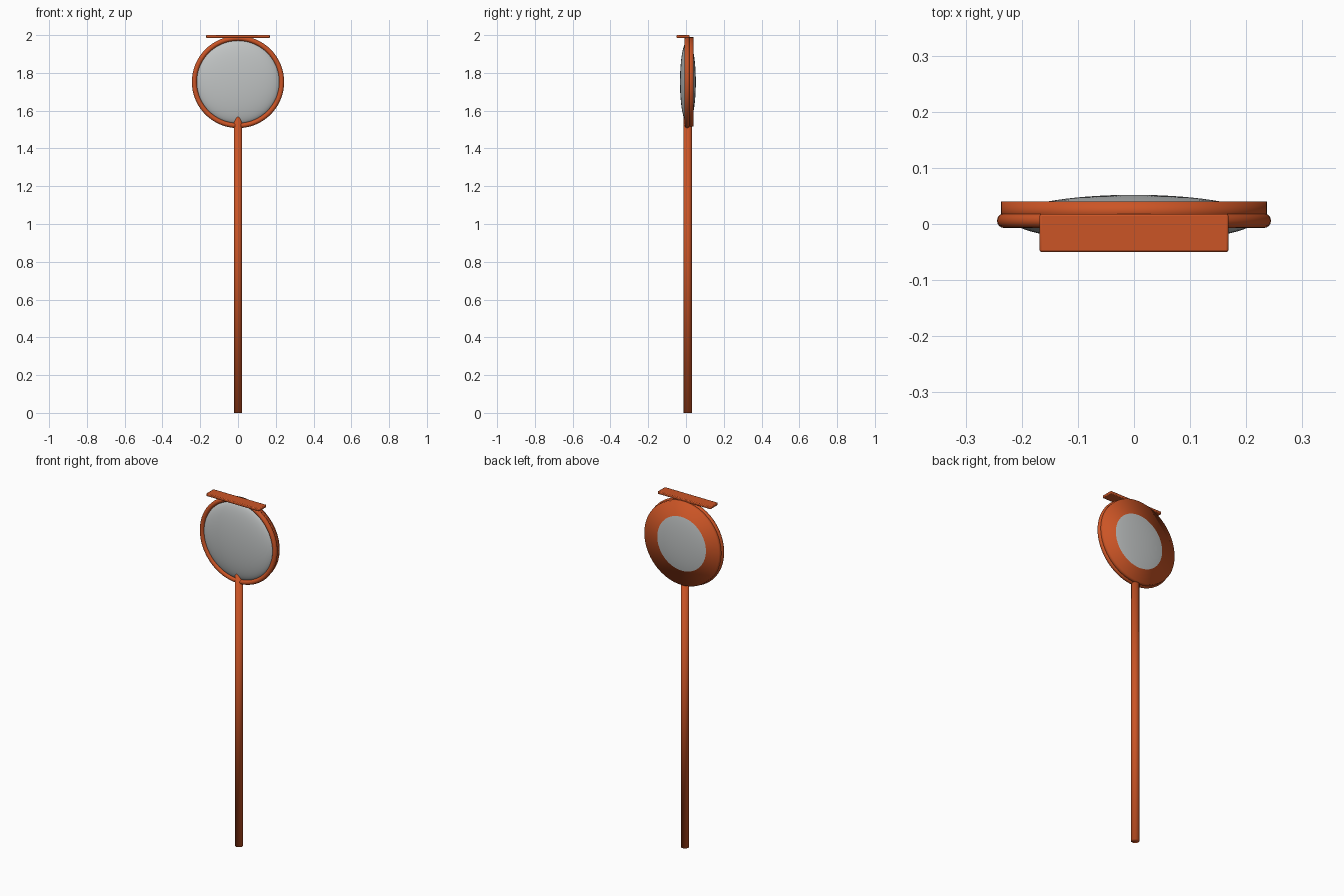
import bpy, math

if "Cube" in bpy.data.objects:
    bpy.data.objects.remove(bpy.data.objects["Cube"])

CENTRE_Z = 1.752
FACE_Y = (math.pi / 2, 0, 0)


def material(name, rgb):
    m = bpy.data.materials.new(name)
    m.diffuse_color = (*rgb, 1)
    m.use_nodes = True
    m.node_tree.nodes["Principled BSDF"].inputs["Base Color"].default_value = m.diffuse_color
    return m


orange = material("orange_paint", (0.60, 0.09, 0.019))
silver = material("mirror_silver", (0.53, 0.55, 0.55))


def finish(name, mat):
    ob = bpy.context.object
    ob.name = name
    ob.data.materials.append(mat)
    bpy.ops.object.shade_smooth()
    return ob


# Pole, reaching up into the mirror so that its tip breaks through the glass
bpy.ops.mesh.primitive_cylinder_add(vertices=32, radius=0.022, depth=1.6,
                                    location=(0, 0.009, 0.8))
finish("pole", orange)

# Round frame around the mirror
bpy.ops.mesh.primitive_torus_add(major_segments=64, minor_segments=16,
                                 major_radius=0.231, minor_radius=0.0132,
                                 location=(0, 0.006, CENTRE_Z), rotation=FACE_Y)
finish("mirror_frame", orange)

# Back plate
bpy.ops.mesh.primitive_cylinder_add(vertices=64, radius=0.237, depth=0.034,
                                    location=(0, 0.023, CENTRE_Z), rotation=FACE_Y)
finish("back_plate", orange)

# Convex mirror: flattened ball bulging through both sides of the plate
bpy.ops.mesh.primitive_uv_sphere_add(segments=64, ring_count=32, radius=1,
                                     location=(0, 0.01, CENTRE_Z), rotation=FACE_Y)
mirror = finish("mirror_glass", silver)
mirror.scale = (0.221, 0.221, 0.042)

# Sun visor on top
bpy.ops.mesh.primitive_cube_add(size=1, location=(0, -0.016, 1.9925))
visor = finish("visor", orange)
visor.scale = (0.337, 0.068, 0.015)
bpy.ops.object.transform_apply(location=False, rotation=False, scale=True)
bevel = visor.modifiers.new("rounded_edges", 'BEVEL')
bevel.width = 0.004
bevel.segments = 2
bpy.ops.object.shade_smooth_by_angle(angle=math.radians(35))
